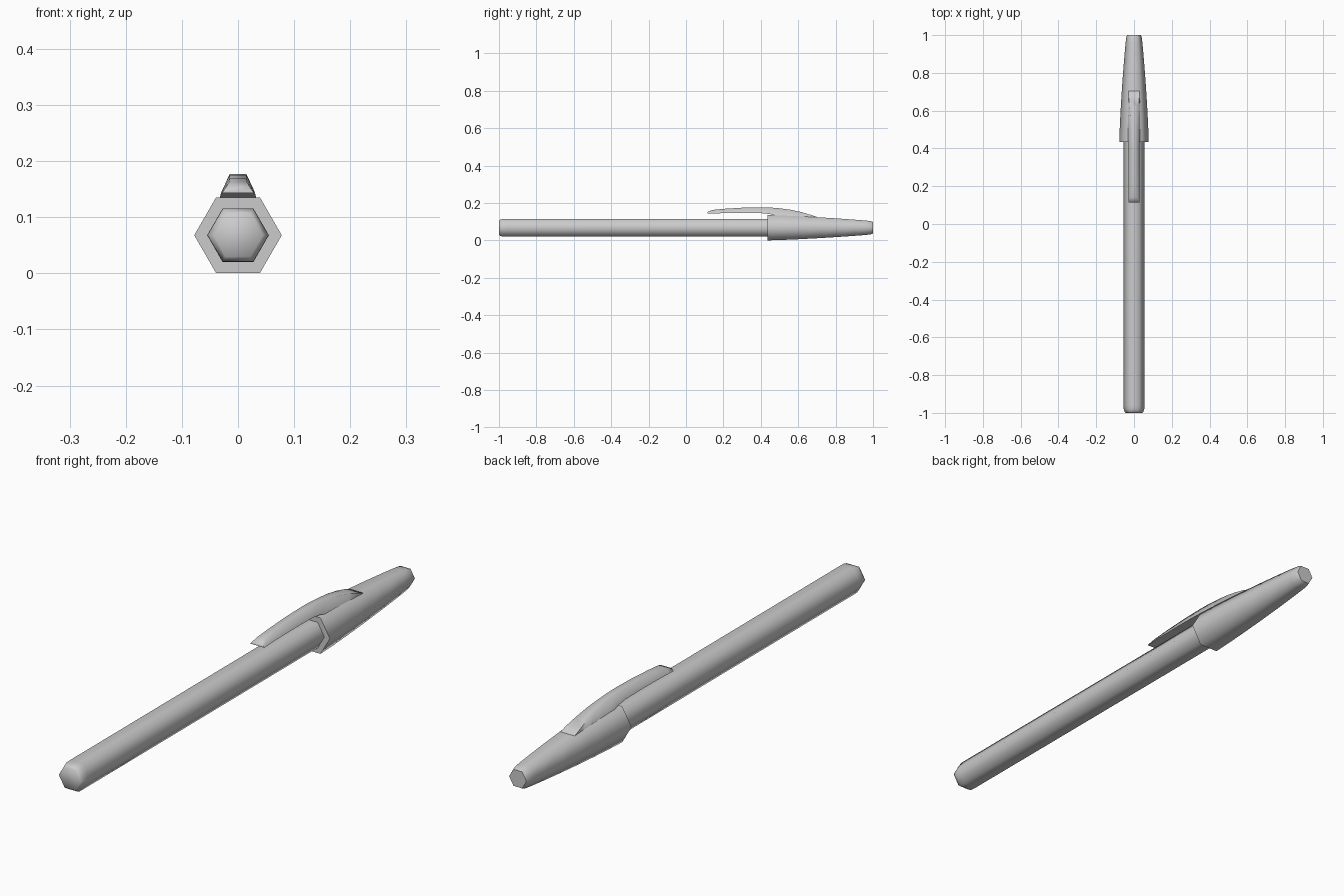
import bpy, bmesh, math

cube = bpy.data.objects.get("Cube")
if cube:
    bpy.data.objects.remove(cube, do_unlink=True)

AXIS_Z = 0.068

grey = bpy.data.materials.new("plain grey")
grey.use_nodes = True
colour = (0.6, 0.6, 0.6, 1)
grey.diffuse_color = colour
grey.node_tree.nodes["Principled BSDF"].inputs["Base Color"].default_value = colour


def hexagon(y, r):
    """Ring of six points around the pen axis, flat side up."""
    return [(r * math.cos(i * math.pi / 3), y, AXIS_Z + r * math.sin(i * math.pi / 3))
            for i in range(6)]


def loft(name, rings, angle):
    """Skin a row of equal rings, close both ends and smooth the result."""
    bm = bmesh.new()
    loops = [[bm.verts.new(p) for p in ring] for ring in rings]
    for a, b in zip(loops, loops[1:]):
        for i in range(len(a)):
            j = (i + 1) % len(a)
            bm.faces.new((a[i], a[j], b[j], b[i]))
    bm.faces.new(loops[0])
    bm.faces.new(loops[-1])
    bmesh.ops.recalc_face_normals(bm, faces=bm.faces)
    mesh = bpy.data.meshes.new(name)
    bm.to_mesh(mesh)
    bm.free()
    mesh.materials.append(grey)
    obj = bpy.data.objects.new(name, mesh)
    bpy.context.collection.objects.link(obj)
    bpy.ops.object.select_all(action='DESELECT')
    obj.select_set(True)
    bpy.context.view_layer.objects.active = obj
    bpy.ops.object.shade_smooth_by_angle(angle=math.radians(angle))
    return obj


# Barrel with a rounded rear end
barrel = [(-1, 0.044), (-0.993, 0.05), (-0.98, 0.0545), (-0.96, 0.055), (0.5, 0.055)]
loft("barrel", [hexagon(y, r) for y, r in barrel], 70)

# Tapered cap with a flat rim and a blunt tip
cap = [(0.435, 0.078), (0.52, 0.075), (0.6, 0.071), (0.7, 0.065), (0.8, 0.058),
       (0.9, 0.05), (0.96, 0.0445), (0.988, 0.041), (1, 0.036)]
loft("cap", [hexagon(y, r) for y, r in cap], 70)

# Arched pocket clip: y, top height, bottom height, top and bottom half width
clip = [(0.115, 0.152, 0.143, 0.022, 0.029), (0.14, 0.163, 0.144, 0.016, 0.029),
        (0.2, 0.169, 0.146, 0.015, 0.029), (0.3, 0.175, 0.147, 0.015, 0.029),
        (0.4, 0.177, 0.146, 0.015, 0.029), (0.45, 0.176, 0.141, 0.015, 0.031),
        (0.5, 0.172, 0.125, 0.016, 0.034), (0.56, 0.164, 0.12, 0.019, 0.035),
        (0.62, 0.151, 0.115, 0.023, 0.034), (0.67, 0.136, 0.11, 0.028, 0.033),
        (0.71, 0.122, 0.105, 0.03, 0.032)]
loft("pocket_clip",
     [[(-b, y, lo), (b, y, lo), (t, y, hi), (-t, y, hi)] for y, hi, lo, t, b in clip], 75)
